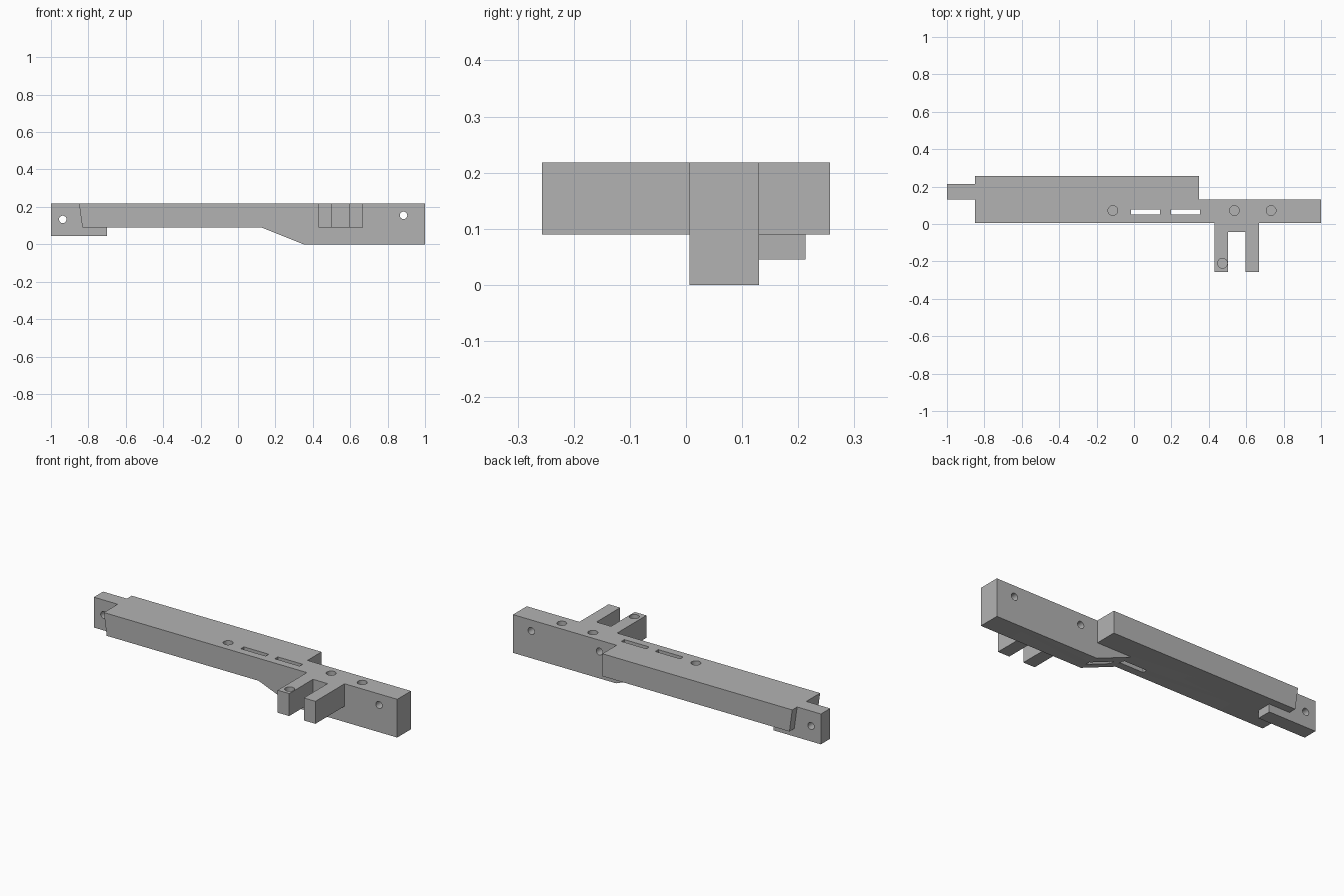
import bpy
import bmesh
from mathutils import Vector

cube = bpy.data.objects.get("Cube")
if cube:
    bpy.data.objects.remove(cube, do_unlink=True)

grey = bpy.data.materials.new("neutral_grey")
grey.use_nodes = True
colour = (0.45, 0.45, 0.45, 1)
grey.diffuse_color = colour
grey.node_tree.nodes["Principled BSDF"].inputs["Base Color"].default_value = colour

TOP, UNDERSIDE = 0.218, 0.09
FRONT, MID, BACK = 0.006, 0.13, 0.257


def prism(name, profile, y0, y1):
    """Extrude an (x, z) profile from y0 to y1."""
    bm = bmesh.new()
    face = bm.faces.new([bm.verts.new((x, y0, z)) for x, z in profile])
    swept = bmesh.ops.extrude_face_region(bm, geom=[face])["geom"]
    verts = [v for v in swept if isinstance(v, bmesh.types.BMVert)]
    bmesh.ops.translate(bm, verts=verts, vec=(0, y1 - y0, 0))
    bmesh.ops.recalc_face_normals(bm, faces=bm.faces)
    mesh = bpy.data.meshes.new(name)
    bm.to_mesh(mesh)
    bm.free()
    mesh.materials.append(grey)
    obj = bpy.data.objects.new(name, mesh)
    bpy.context.collection.objects.link(obj)
    return obj


def box(name, x0, x1, y0, y1, z0=UNDERSIDE, z1=TOP):
    return prism(name, [(x0, z0), (x1, z0), (x1, z1), (x0, z1)], y0, y1)


def drill(name, start, end, radius):
    """Round cutter between two points."""
    a, b = Vector(start), Vector(end)
    bpy.ops.mesh.primitive_cylinder_add(
        vertices=32, radius=radius, depth=(b - a).length, location=(a + b) / 2,
        rotation=(b - a).to_track_quat("Z", "Y").to_euler())
    obj = bpy.context.object
    obj.name = name
    obj.data.materials.append(grey)
    return obj


def combine(target, other, operation):
    """Apply a boolean and discard the second solid."""
    mod = target.modifiers.new(operation, "BOOLEAN")
    mod.operation, mod.solver, mod.object = operation, "EXACT", other
    bpy.context.view_layer.objects.active = target
    bpy.ops.object.modifier_apply(modifier=mod.name)
    bpy.data.objects.remove(other, do_unlink=True)


# Main bar with slanted end and deeper foot
bracket = prism("bracket", [
    (-0.85, TOP), (-0.832, UNDERSIDE), (0.125, UNDERSIDE),
    (0.35, 0), (1, 0), (1, TOP)], FRONT, MID)

# Rear slab, end tongue, forked arms and their bridge
additions = [
    prism("rear_slab", [(-0.85, TOP), (-0.832, UNDERSIDE),
                        (0.347, UNDERSIDE), (0.347, TOP)], MID, BACK),
    box("end_tongue", -1, -0.7, MID, 0.213, 0.045),
    box("left_arm", 0.595, 0.668, -BACK, FRONT),
    box("right_arm", 0.43, 0.503, -BACK, FRONT),
    box("arm_bridge", 0.503, 0.595, -0.043, FRONT),
]

# Cross holes: two go right through, one stops behind the arm
cutters = [
    drill("tongue_hole", (-0.937, 0, 0.133), (-0.937, 0.3, 0.133), 0.02),
    drill("foot_hole", (0.885, -0.1, 0.155), (0.885, 0.3, 0.155), 0.02),
    drill("rear_hole", (0.455, 0.02, 0.153), (0.455, 0.3, 0.153), 0.02),
]
# Blind holes in the top
for x, y in [(-0.113, 0.072), (0.537, 0.072), (0.733, 0.072), (0.473, -0.21)]:
    cutters.append(drill("top_hole", (x, y, 0.12), (x, y, 0.3), 0.026))
# Slots through the bar
for x in (-0.017, 0.197):
    cutters.append(box("slot", x, x + 0.157, 0.05, 0.077, -0.1, 0.3))

for part in additions:
    combine(bracket, part, "UNION")
for cutter in cutters:
    combine(bracket, cutter, "DIFFERENCE")

# Smooth hole walls, sharp edges elsewhere
bpy.ops.object.select_all(action="DESELECT")
bracket.select_set(True)
bpy.context.view_layer.objects.active = bracket
bpy.ops.object.shade_smooth_by_angle()
